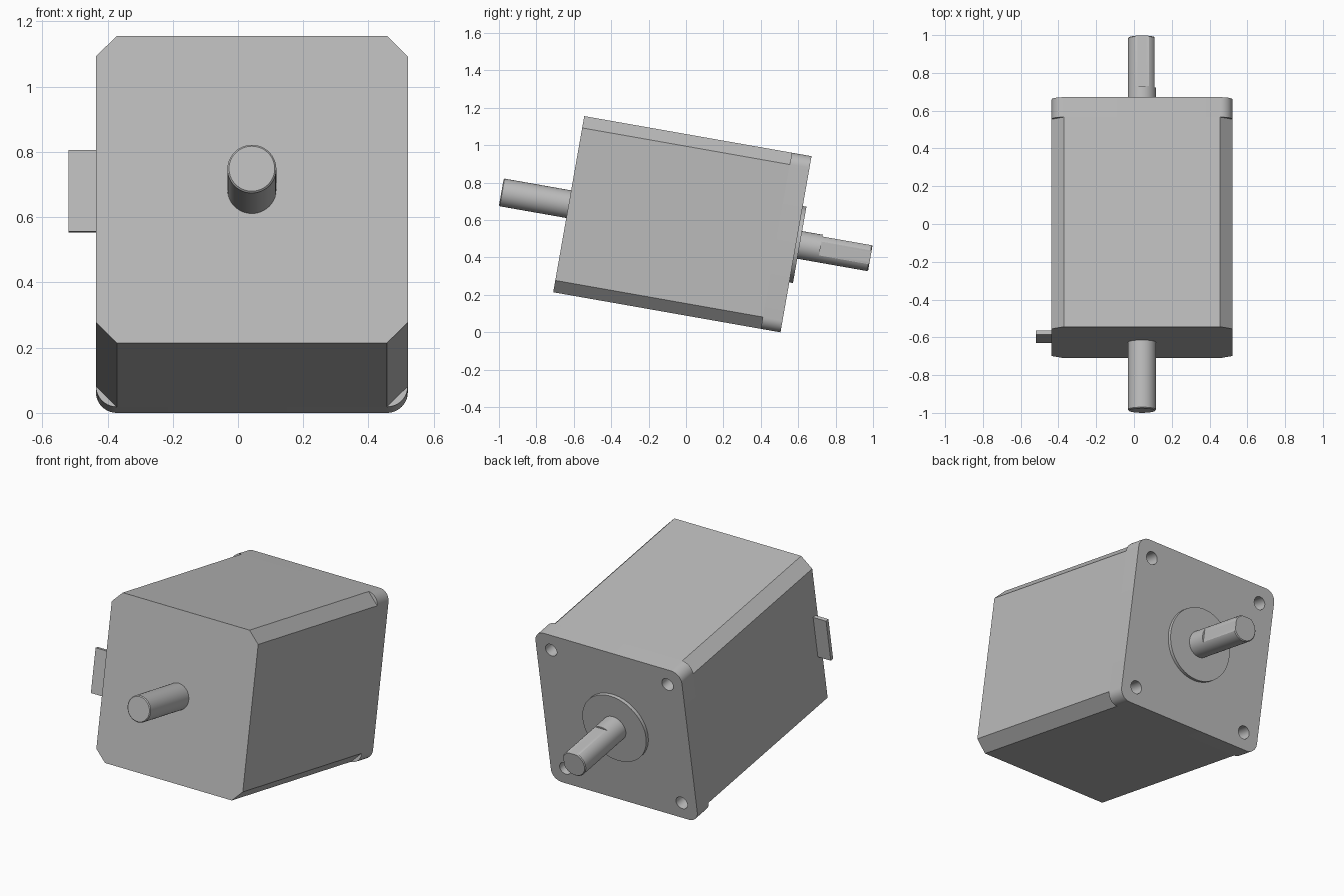
import bpy
import bmesh
from math import sin, cos, pi, radians
from mathutils import Matrix

cube = bpy.data.objects.get("Cube")
if cube:
    bpy.data.objects.remove(cube, do_unlink=True)

HALF = 0.478      # half width of the square housing
LENGTH = 1.234    # housing length along the shaft axis
FLANGE = 0.107    # mounting flange thickness
R = 0.075         # shaft radius
FLAT = 0.01       # depth of the shaft flats
CENTRE = 0.0425   # housing centre in x

# The whole motor leans ten degrees, shaft axis along local y
TILT = (Matrix.Translation((CENTRE, -0.627, 0.685))
        @ Matrix.Rotation(radians(-10), 4, 'X'))

steel = bpy.data.materials.new("grey_steel")
steel.use_nodes = True
GREY = (0.5, 0.5, 0.5, 1)
steel.diffuse_color = GREY
steel.node_tree.nodes["Principled BSDF"].inputs["Base Color"].default_value = GREY


def circle(r, n=48, cx=0, cz=0):
    return [(cx + r * cos(2 * pi * i / n), cz + r * sin(2 * pi * i / n))
            for i in range(n)]


def square(corner, steps):
    """Square outline with chamfered (1 step) or rounded corners."""
    pts = []
    for q in range(4):
        sx, sz = (1, -1, -1, 1)[q], (1, 1, -1, -1)[q]
        for i in range(steps + 1):
            a = pi / 2 * (q + i / steps)
            pts.append((sx * (HALF - corner) + corner * cos(a),
                        sz * (HALF - corner) + corner * sin(a)))
    return pts


def loft(name, sections):
    """Solid through (y, outline) sections, placed in the tilted frame."""
    bm = bmesh.new()
    rings = [[bm.verts.new((x, y, z)) for x, z in pts] for y, pts in sections]
    n = len(rings[0])
    for a, b in zip(rings, rings[1:]):
        for i in range(n):
            j = (i + 1) % n
            bm.faces.new((a[i], a[j], b[j], b[i]))
    bm.faces.new(rings[0])
    bm.faces.new(rings[-1])
    bmesh.ops.recalc_face_normals(bm, faces=bm.faces)
    mesh = bpy.data.meshes.new(name)
    bm.to_mesh(mesh)
    bm.free()
    obj = bpy.data.objects.new(name, mesh)
    bpy.context.collection.objects.link(obj)
    mesh.materials.append(steel)
    obj.matrix_world = TILT
    return obj


def smooth(obj):
    bpy.ops.object.select_all(action='DESELECT')
    obj.select_set(True)
    bpy.context.view_layer.objects.active = obj
    bpy.ops.object.shade_smooth_by_angle(angle=radians(25))


# Housing with chamfered long edges
chamfered = square(0.064, 1)
loft("housing", [(0, chamfered), (LENGTH - FLANGE, chamfered)])

# Mounting flange with rounded corners and four screw holes
rounded = square(0.064, 10)
flange = loft("mounting_flange", [(LENGTH - FLANGE, rounded), (LENGTH, rounded)])
for sx in (-1, 1):
    for sz in (-1, 1):
        hole = circle(0.037, 32, sx * 0.38, sz * 0.38)
        cutter = loft("hole_cutter", [(LENGTH - FLANGE - 0.02, hole),
                                      (LENGTH + 0.02, hole)])
        cutter.hide_render = True
        mod = flange.modifiers.new("screw_hole", 'BOOLEAN')
        mod.operation = 'DIFFERENCE'
        mod.solver = 'EXACT'
        mod.object = cutter
        bpy.context.view_layer.objects.active = flange
        bpy.ops.object.modifier_apply(modifier=mod.name)
        bpy.data.objects.remove(cutter, do_unlink=True)
smooth(flange)

# Raised centring disc on the flange
disc = circle(0.207, 64)
smooth(loft("centring_disc", [(LENGTH - 0.01, disc), (LENGTH + 0.02, disc)]))

# Plain front shaft with a fine bevel at the tip
smooth(loft("front_shaft", [(-0.366, circle(R - 0.005)), (-0.361, circle(R)),
                            (0.01, circle(R))]))

# Output shaft: round root, then a tip with flats on the top and left sides
smooth(loft("output_shaft_root", [(LENGTH, circle(R)), (LENGTH + 0.132, circle(R))]))


def flatted(r):
    return [(min(x, R - FLAT), min(z, R - FLAT)) for x, z in circle(r, 72)]


smooth(loft("output_shaft_tip", [(LENGTH + 0.13, flatted(R)),
                                 (LENGTH + 0.399, flatted(R)),
                                 (LENGTH + 0.404, flatted(R - 0.005))]))

# Thin connector plate on the right side
plate = [(-0.5625, -0.127), (-HALF + 0.01, -0.127),
         (-HALF + 0.01, 0.127), (-0.5625, 0.127)]
loft("connector_plate", [(0.02, plate), (0.042, plate)])
